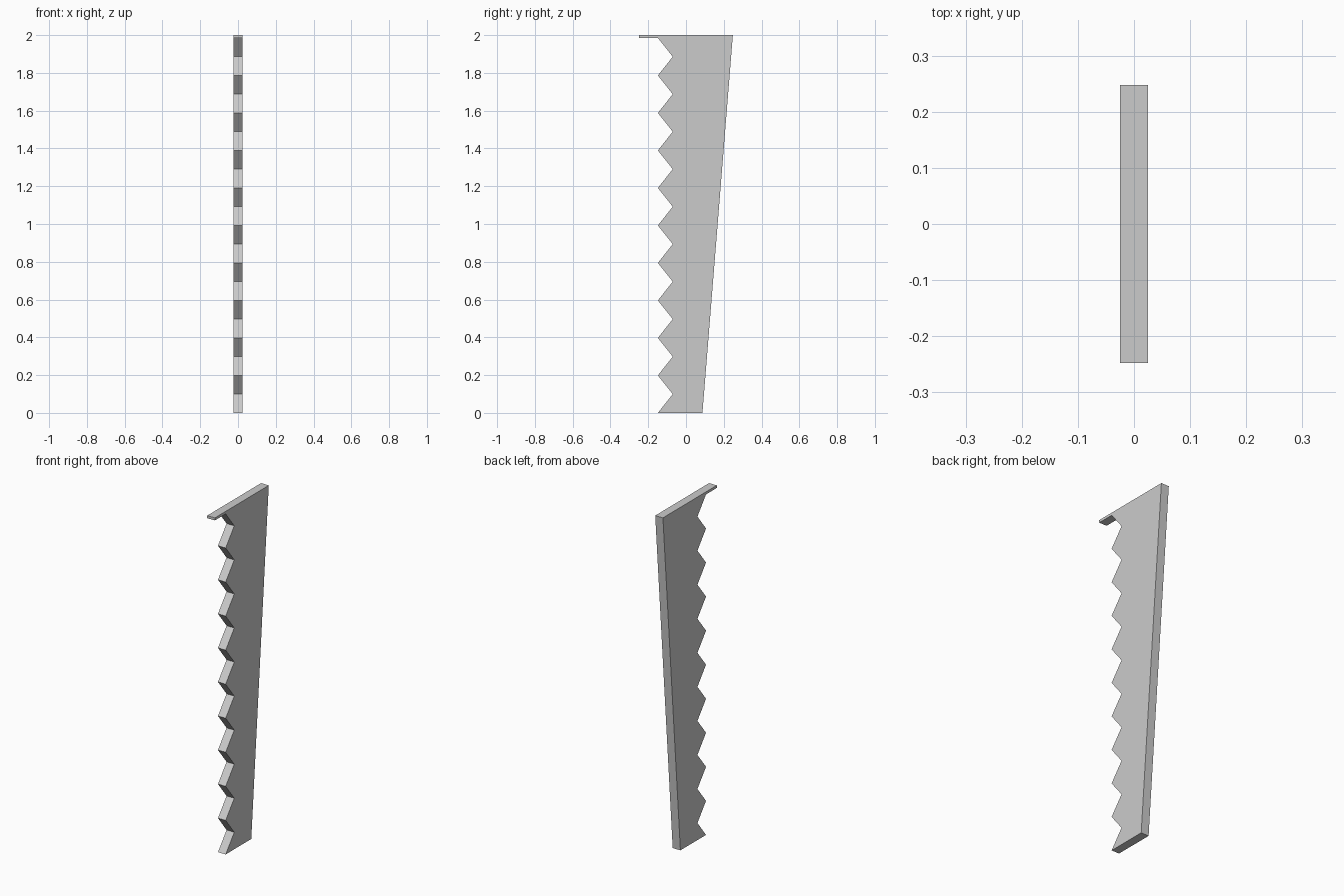
import bpy
import bmesh

if "Cube" in bpy.data.objects:
    bpy.data.objects.remove(bpy.data.objects["Cube"])

HALF_WIDTH = 0.0248
TEETH = 10
PITCH = 0.1985
TIP_Y, NOTCH_Y = -0.149, -0.07
TOP_Y = 0.248

# Side profile (y, z): zigzag front edge from the bottom up
profile = []
for i in range(TEETH):
    profile += [(TIP_Y, i * PITCH), (NOTCH_Y, (i + 0.5) * PITCH)]
profile.append((TIP_Y, TEETH * PITCH))

# Thin overhanging lip, flat top and sloping back edge
profile += [(-TOP_Y, TEETH * PITCH), (-TOP_Y, 2.0), (TOP_Y, 2.0), (0.087, 0.0)]

# Extrude the profile across the width
bm = bmesh.new()
face = bm.faces.new([bm.verts.new((-HALF_WIDTH, y, z)) for y, z in profile])
result = bmesh.ops.extrude_face_region(bm, geom=[face])
moved = [v for v in result["geom"] if isinstance(v, bmesh.types.BMVert)]
bmesh.ops.translate(bm, verts=moved, vec=(2 * HALF_WIDTH, 0, 0))
bmesh.ops.recalc_face_normals(bm, faces=bm.faces)

mesh = bpy.data.meshes.new("notched_support")
bm.to_mesh(mesh)
bm.free()
support = bpy.data.objects.new("notched_support", mesh)
bpy.context.collection.objects.link(support)
